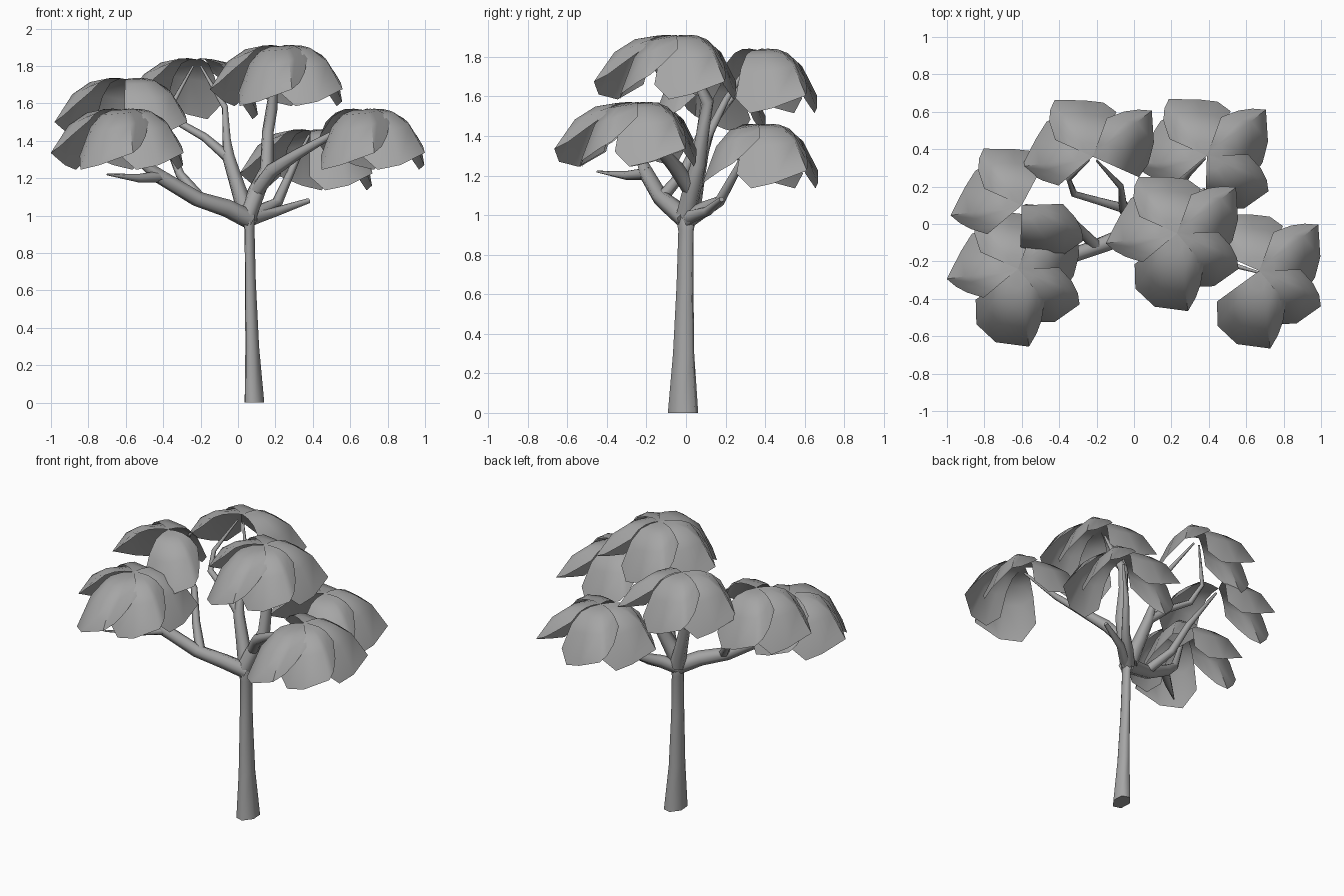
import bpy, bmesh, math
from mathutils import Vector

if "Cube" in bpy.data.objects:
    bpy.data.objects.remove(bpy.data.objects["Cube"])

grey = bpy.data.materials.new("dark_grey")
grey.diffuse_color = (.38, .38, .38, 1)
grey.use_nodes = True
grey.node_tree.nodes["Principled BSDF"].inputs["Base Color"].default_value = grey.diffuse_color


def finish(name, bm, angle):
    bmesh.ops.recalc_face_normals(bm, faces=bm.faces[:])
    me = bpy.data.meshes.new(name)
    bm.to_mesh(me)
    bm.free()
    me.materials.append(grey)
    ob = bpy.data.objects.new(name, me)
    bpy.context.collection.objects.link(ob)
    bpy.ops.object.select_all(action='DESELECT')
    ob.select_set(True)
    bpy.context.view_layer.objects.active = ob
    bpy.ops.object.shade_smooth_by_angle(angle=math.radians(angle))
    return ob


def limb(name, pts, sides=6, wide=1.15, deep=1.15):
    """Tapered tube through (x, y, z, radius) points."""
    bm = bmesh.new()
    rings = []
    ps = [Vector(p[:3]) for p in pts]
    for i, p in enumerate(ps):
        d = (ps[min(i + 1, len(ps) - 1)] - ps[max(i - 1, 0)]).normalized()
        if name == "trunk":
            d = Vector((0, 0, 1))
        u = Vector((0.3, 1, 0)).cross(d).normalized()
        v = d.cross(u)
        ring = []
        for k in range(sides):
            a = math.tau * k / sides
            ring.append(bm.verts.new(p + (u * math.cos(a) * wide + v * math.sin(a) * deep) * pts[i][3]))
        rings.append(ring)
    for a, b in zip(rings, rings[1:]):
        for k in range(sides):
            j = (k + 1) % sides
            bm.faces.new((a[k], a[j], b[j], b[k]))
    bm.faces.new(rings[0])
    bm.faces.new(rings[-1])
    return finish(name, bm, 75)


# trunk
limb("trunk", [(.088, -.015, 0, .083), (.076, -.012, .3, .058), (.066, -.005, .65, .046),
               (.062, 0, .92, .042), (.055, 0, 1.0, .056), (.055, 0, 1.06, .03)],
     wide=.66, deep=1.0)

# limbs leading to each leaf cluster
limb("left_limb", [(.06, 0, .98, .045), (-.06, -.07, 1.04, .042), (-.22, -.13, 1.09, .036),
                   (-.42, -.2, 1.21, .034), (-.52, -.23, 1.29, .022), (-.61, -.25, 1.53, .008)])
limb("left_stub", [(-.4, -.19, 1.21, .028), (-.53, -.3, 1.2, .02), (-.7, -.45, 1.22, .004)])
limb("left_upper_limb", [(-.2, -.12, 1.09, .028), (-.31, -.01, 1.22, .022),
                         (-.38, .07, 1.4, .018), (-.58, .1, 1.69, .006)])
limb("back_left_limb", [(.05, .02, 1.0, .045), (0, .05, 1.15, .036), (-.05, .08, 1.31, .03),
                        (-.06, .11, 1.4, .02), (-.07, .2, 1.58, .015), (-.2, .34, 1.8, .005)])
limb("back_left_fork", [(-.04, .08, 1.3, .026), (-.18, .12, 1.42, .02), (-.32, .16, 1.5, .017),
                        (-.35, .24, 1.6, .013), (-.24, .34, 1.8, .005)])
limb("centre_limb", [(.05, 0, 1.0, .045), (.1, .03, 1.13, .042), (.155, .06, 1.25, .034),
                     (.16, .09, 1.45, .028), (.18, .11, 1.57, .028), (.21, -.03, 1.86, .006)])
limb("right_limb", [(.1, .02, 1.13, .034), (.18, -.05, 1.24, .034), (.32, -.13, 1.33, .025),
                    (.46, -.2, 1.41, .018), (.67, -.26, 1.53, .006)])
limb("back_right_limb", [(.06, .01, .98, .04), (.13, .09, 1.03, .034), (.21, .17, 1.07, .026),
                         (.29, .27, 1.25, .018), (.38, .35, 1.43, .006)])
limb("right_stub", [(.08, .02, .99, .035), (.2, .11, 1.02, .022), (.38, .18, 1.08, .012)])

# leaf rim: turn from the tip and drop, then each leaf's tip angle and rim radii
TURNS = [(32, -.08), (17, -.15), (8, -.2), (0, -.23), (-25, -.29), (-45, -.31), (-62, -.23)]
RINGS = [(.25, .01), (.5, .08), (.75, .36), (1, 1)]
LEAVES = [(188, (.24, .3, .345, .385, .32, .31, .28)),
          (124, (.22, .3, .34, .365, .305, .295, .27)),
          (38, (.22, .295, .35, .4, .335, .3, .27)),
          (-30, (.22, .295, .345, .38, .345, .295, .25)),
          (-82, (.22, .3, .36, .42, .41, .37, .28))]


def leaf_cluster(name, x, y, z, leaves):
    """Overlapping drooping leaves round one centre, each a single sheet."""
    bm = bmesh.new()
    for i in leaves:
        tip, radii = LEAVES[i]
        apex = bm.verts.new((x, y, z - .005))
        prev = None
        for k, (turn, drop) in enumerate(TURNS):
            a = math.radians(tip + turn)
            col = [apex]
            for f, g in RINGS:
                r = radii[k] * f
                lift = (.01 - .005 * k) * f
                col.append(bm.verts.new((x + r * math.cos(a), y + r * math.sin(a),
                                         z + drop * g + lift)))
            if prev:
                bm.faces.new((apex, col[1], prev[1]))
                for n in range(1, len(RINGS)):
                    bm.faces.new((prev[n], col[n], col[n + 1], prev[n + 1]))
            prev = col
    return finish(name, bm, 50)


leaf_cluster("front_left_leaves", -.62, -.24, 1.57, (0, 1, 2, 3, 4))
leaf_cluster("left_leaves", -.60, .10, 1.735, (0, 1, 3))
leaf_cluster("back_left_leaves", -.22, .36, 1.84, (0, 1, 2))
leaf_cluster("top_leaves", .23, -.05, 1.91, (0, 1, 2, 3, 4))
leaf_cluster("back_right_leaves", .39, .365, 1.46, (0, 1, 2, 3))
leaf_cluster("front_right_leaves", .67, -.25, 1.57, (1, 2, 3, 4))
